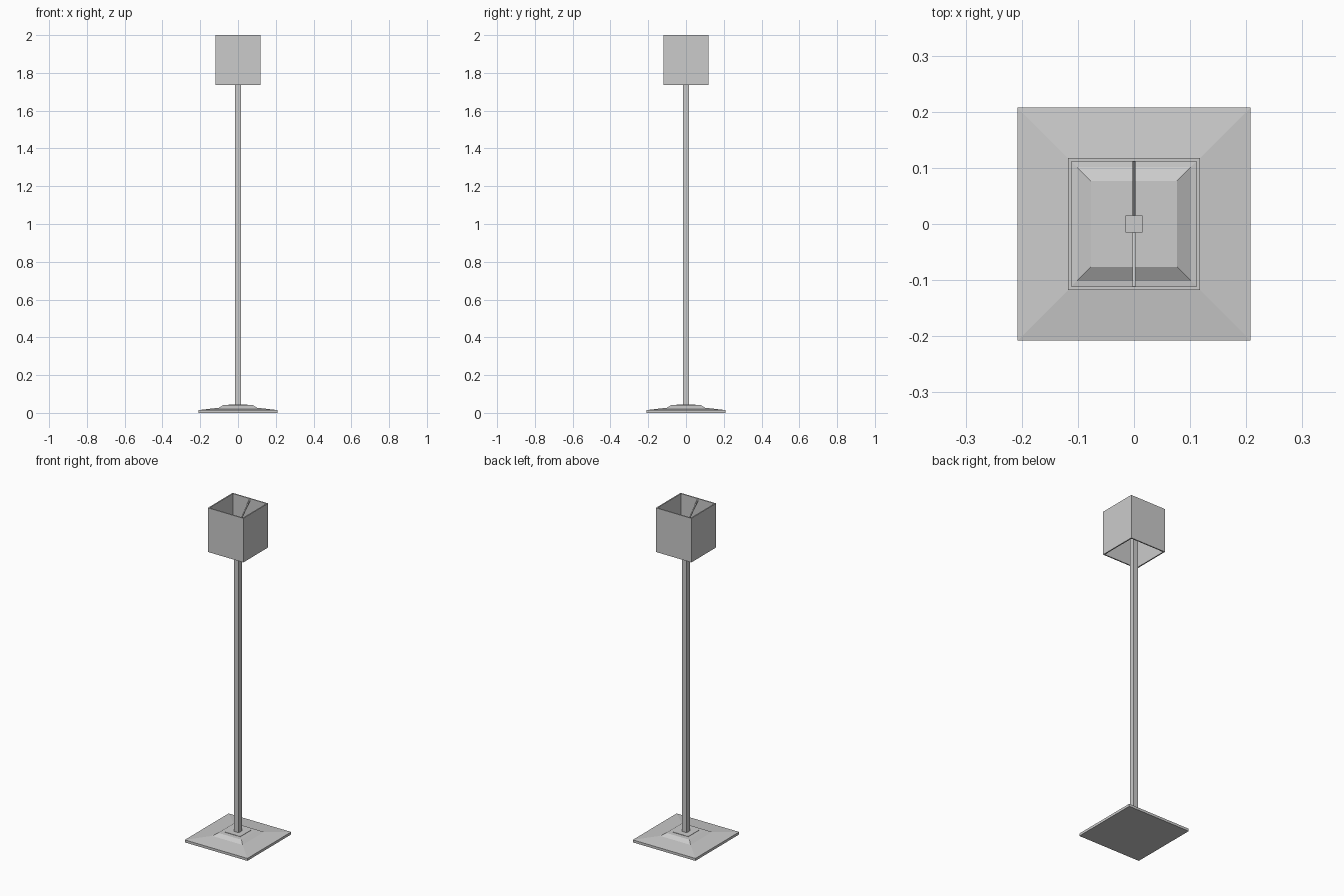
import bpy, bmesh
from mathutils import Vector

if "Cube" in bpy.data.objects:
    bpy.data.objects.remove(bpy.data.objects["Cube"])


def finish(name, bm):
    bmesh.ops.recalc_face_normals(bm, faces=bm.faces)
    me = bpy.data.meshes.new(name)
    bm.to_mesh(me)
    bm.free()
    ob = bpy.data.objects.new(name, me)
    bpy.context.collection.objects.link(ob)
    return ob


def square_loft(name, profile, closed=False):
    """Sweep (half width, z) points around a square."""
    bm = bmesh.new()
    rings = [[bm.verts.new((sx * h, sy * h, z))
              for sx, sy in ((-1, -1), (1, -1), (1, 1), (-1, 1))]
             for h, z in profile]
    pairs = list(zip(rings, rings[1:]))
    if closed:
        pairs.append((rings[-1], rings[0]))
    else:
        bm.faces.new(rings[0])
        bm.faces.new(rings[-1])
    for a, b in pairs:
        for i in range(4):
            j = (i + 1) % 4
            bm.faces.new((a[i], a[j], b[j], b[i]))
    return finish(name, bm)


def strut(name, start, end, half):
    """Square bar between two points in the yz plane."""
    a, b = Vector(start), Vector(end)
    side = Vector((1, 0, 0)) * half
    up = (b - a).normalized().cross(Vector((1, 0, 0))) * half
    bm = bmesh.new()
    ends = [[bm.verts.new(p + sx * side + su * up)
             for sx, su in ((-1, -1), (1, -1), (1, 1), (-1, 1))]
            for p in (a, b)]
    for e in ends:
        bm.faces.new(e)
    for i in range(4):
        j = (i + 1) % 4
        bm.faces.new((ends[0][i], ends[0][j], ends[1][j], ends[1][i]))
    return finish(name, bm)


# Stepped square foot with sloping faces
square_loft("base", [(0.208, 0), (0.208, 0.015), (0.102, 0.027),
                     (0.077, 0.042), (0.05, 0.042), (0.05, 0.044)])

# Square upright
square_loft("pole", [(0.015, 0.04), (0.015, 1.9)])

# Open square tube shade with thin walls
square_loft("shade", [(0.118, 1.735), (0.118, 2.0),
                      (0.111, 2.0), (0.111, 1.735)], closed=True)

# Two arms rising from the pole to the shade rim
for label, s in (("front", -1), ("back", 1)):
    strut(label + "_arm", (0, s * 0.01, 1.888), (0, s * 0.114, 1.994), 0.003)
